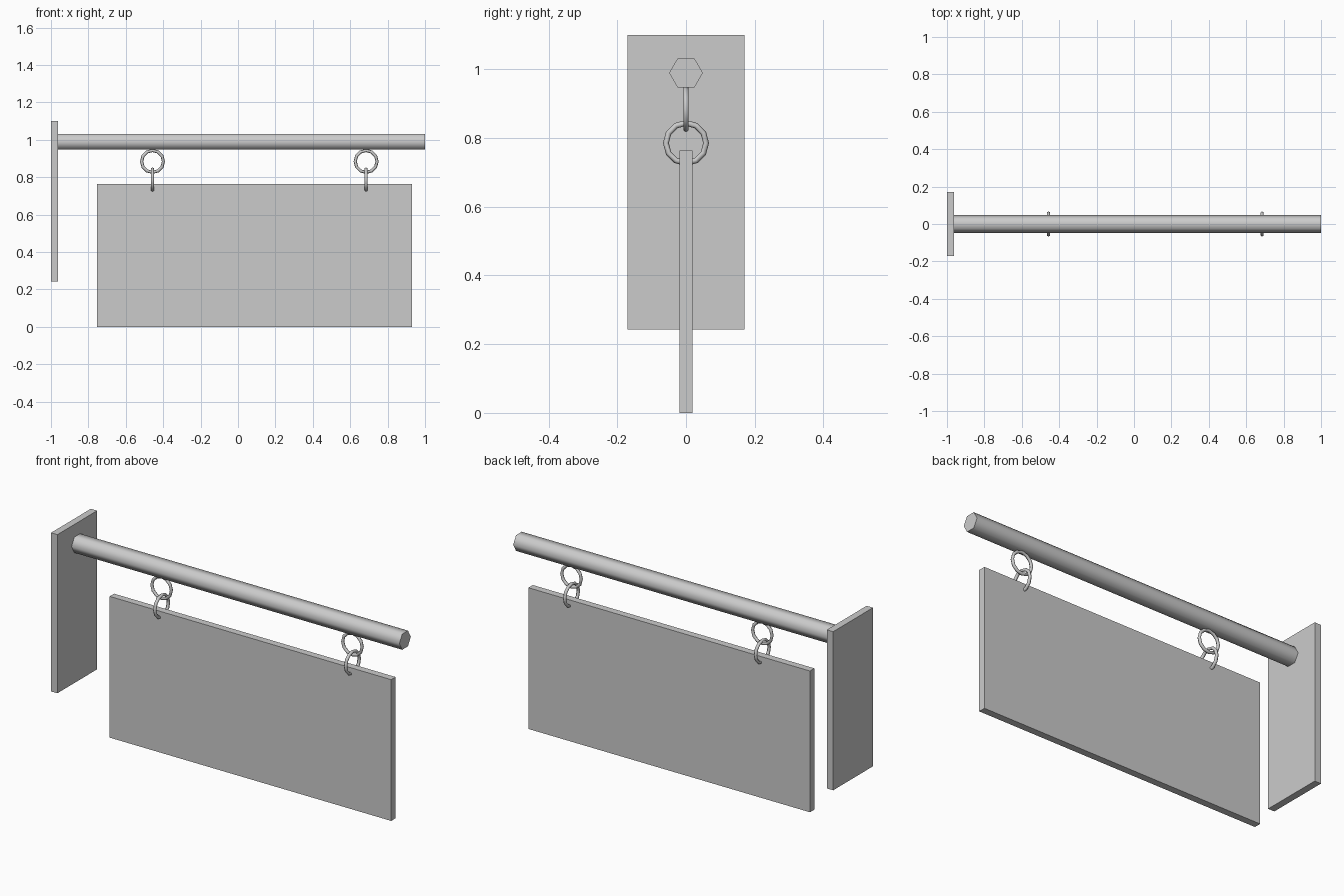
import bpy
from math import pi

if "Cube" in bpy.data.objects:
    bpy.data.objects.remove(bpy.data.objects["Cube"])


def box(name, lo, hi):
    """Box between two corners."""
    bpy.ops.mesh.primitive_cube_add(size=1, location=[(a + b) / 2 for a, b in zip(lo, hi)])
    ob = bpy.context.object
    ob.name = name
    ob.scale = [b - a for a, b in zip(lo, hi)]
    bpy.ops.object.transform_apply(location=False, rotation=False, scale=True)
    return ob


def ring(name, loc, rot):
    """Low-poly smooth hanging ring."""
    bpy.ops.mesh.primitive_torus_add(major_radius=0.0585, minor_radius=0.0085,
                                     major_segments=12, minor_segments=6,
                                     location=loc, rotation=rot)
    ob = bpy.context.object
    ob.name = name
    bpy.ops.object.shade_smooth()
    return ob


# Wall plate and hanging sign board
box("wall_plate", (-1.0, -0.17, 0.242), (-0.962, 0.17, 1.10))
box("sign_board", (-0.755, -0.019, 0.0), (0.93, 0.019, 0.764))

# Hexagonal support bar, corners pointing to +-y, smooth sides and flat ends
bpy.ops.mesh.primitive_cylinder_add(vertices=6, radius=0.049, depth=1.962,
                                    location=(0.019, 0, 0.989), rotation=(0, pi / 2, 0))
bar = bpy.context.object
bar.name = "support_bar"
bpy.ops.object.shade_smooth_by_angle(angle=pi * 65 / 180)

# Two pairs of interlocked rings: upper faces front, lower grips the board
for side, x in (("left", -0.457), ("right", 0.685)):
    ring(f"upper_ring_{side}", (x, 0, 0.884), (pi / 2, 0, 0))
    ring(f"lower_ring_{side}", (x, 0, 0.785), (0, pi / 2, 0))
